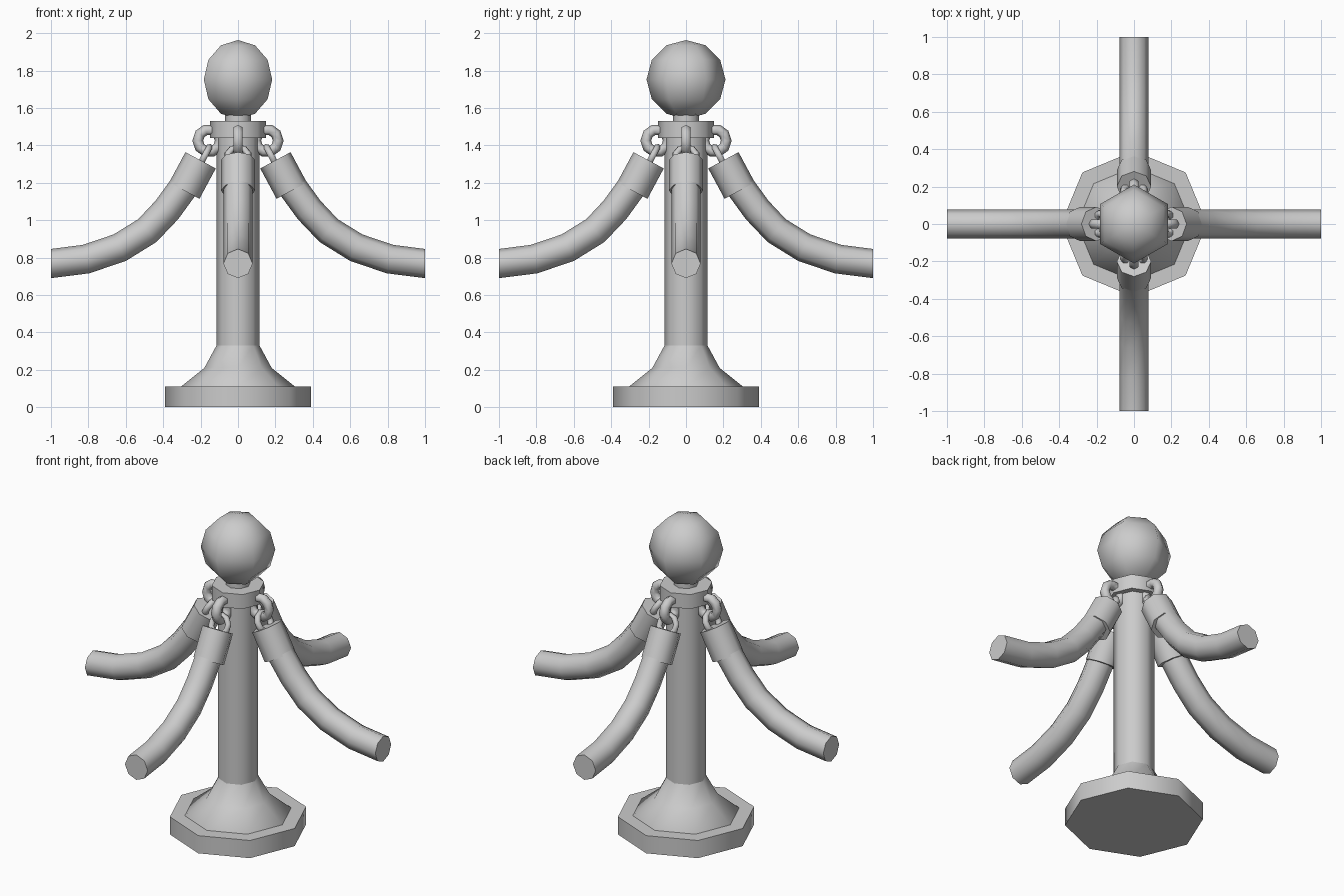
import bpy, bmesh, math
from mathutils import Vector, Matrix

if "Cube" in bpy.data.objects:
    bpy.data.objects.remove(bpy.data.objects["Cube"])

SIDES = 8


def smooth(obj, angle=50):
    bpy.ops.object.select_all(action='DESELECT')
    obj.select_set(True)
    bpy.context.view_layer.objects.active = obj
    bpy.ops.object.shade_smooth_by_angle(angle=math.radians(angle))


def sweep(name, pts, turn=0.0, end=None):
    """Eight-sided tube through (x, z, radius) points in the XZ plane."""
    bm = bmesh.new()
    centres = [Vector((x, 0, z)) for x, z, r in pts]
    rings = []
    for i, (x, z, r) in enumerate(pts):
        t = centres[min(i + 1, len(pts) - 1)] - centres[max(i - 1, 0)]
        if end and i == len(pts) - 1:
            t = Vector(end)
        t.normalize()
        u, v = Vector((t.z, 0, -t.x)), Vector((0, 1, 0))
        ring = []
        for k in range(SIDES):
            a = 2 * math.pi * k / SIDES
            ring.append(bm.verts.new(centres[i] + r * (u * math.cos(a) + v * math.sin(a))))
        rings.append(ring)
    for a, b in zip(rings, rings[1:]):
        for k in range(SIDES):
            j = (k + 1) % SIDES
            bm.faces.new((a[k], a[j], b[j], b[k]))
    bm.faces.new(rings[0])
    bm.faces.new(rings[-1])
    bmesh.ops.recalc_face_normals(bm, faces=bm.faces)
    mesh = bpy.data.meshes.new(name)
    bm.to_mesh(mesh)
    bm.free()
    obj = bpy.data.objects.new(name, mesh)
    bpy.context.collection.objects.link(obj)
    obj.rotation_euler.z = turn
    smooth(obj)
    return obj


def link(name, centre, rotation, major, minor, turn):
    bpy.ops.mesh.primitive_torus_add(major_segments=10, minor_segments=6,
                                     major_radius=major, minor_radius=minor)
    obj = bpy.context.object
    obj.name = name
    obj.matrix_world = (Matrix.Rotation(turn, 4, 'Z') @ Matrix.Translation(centre)
                        @ rotation)
    smooth(obj, 75)


# Plinth, flared foot, post, collar and neck
sweep("plinth", [(0, 0, 0.39), (0, 0.11, 0.39)])
sweep("flared_foot", [(0, 0.105, 0.305), (0, 0.11, 0.305), (0, 0.21, 0.18), (0, 0.33, 0.115)])
sweep("post", [(0, 0.32, 0.115), (0, 1.45, 0.115)])
sweep("collar", [(0, 1.44, 0.15), (0, 1.53, 0.15)])
sweep("neck", [(0, 1.52, 0.07), (0, 1.58, 0.07)])

# Ball finial
bpy.ops.mesh.primitive_uv_sphere_add(segments=6, ring_count=6, radius=0.211,
                                     location=(0, 0, 1.752))
bpy.context.object.name = "ball_finial"
bpy.ops.object.shade_smooth()

# Four hanging ropes with ferrules and chain links
rope_path = [(0.225, 1.28), (0.30, 1.165), (0.38, 1.055), (0.485, 0.944),
             (0.632, 0.853), (0.812, 0.792), (1.0, 0.768)]
for n, side in enumerate(("right", "back", "left", "front")):
    turn = n * math.pi / 2
    sweep(side + "_rope", [(x, z, 0.078) for x, z in rope_path], turn, (1, 0, 0))
    sweep(side + "_ferrule", [(0.20, 1.32, 0.092), (0.287, 1.158, 0.092)], turn)
    link(side + "_collar_link", (0.155, 0, 1.425),
         Matrix.Rotation(math.pi / 2, 4, 'X'), 0.06, 0.029, turn)
    link(side + "_ferrule_link", (0.18, 0, 1.34),
         Matrix.Rotation(math.radians(61.8), 4, 'Y'), 0.056, 0.019, turn)
